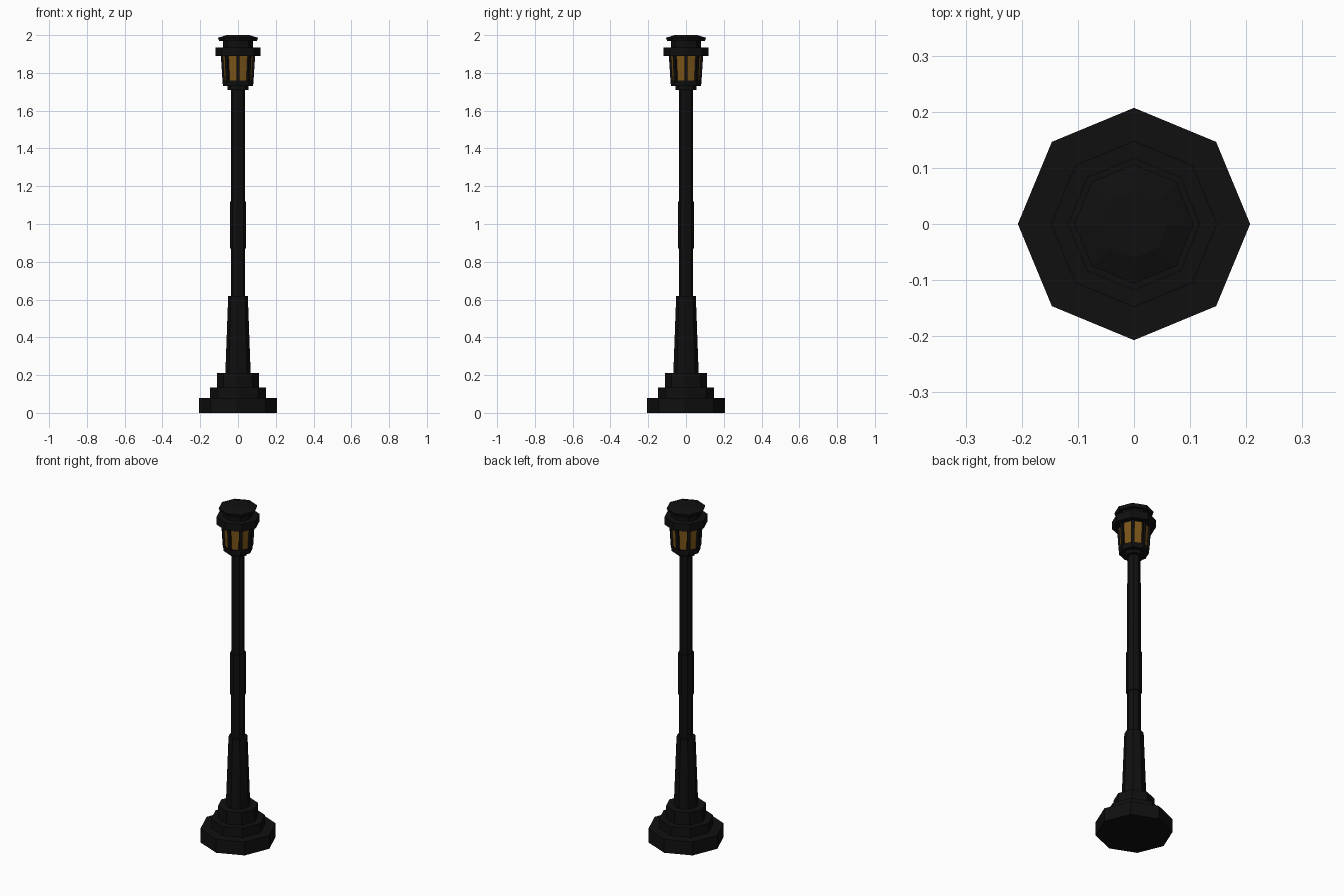
import bpy
import bmesh
import math
from mathutils import Vector

SIDES = 8

old = bpy.data.objects.get("Cube")
if old:
    bpy.data.objects.remove(old, do_unlink=True)


def material(name, color, roughness):
    mat = bpy.data.materials.new(name)
    mat.use_nodes = True
    mat.diffuse_color = color
    shader = mat.node_tree.nodes["Principled BSDF"]
    shader.inputs["Base Color"].default_value = color
    shader.inputs["Roughness"].default_value = roughness
    return mat


iron = material("black_iron", (0.005, 0.005, 0.005, 1), 0.6)
amber = material("amber_glass", (0.2, 0.09, 0.01, 1), 0.4)


def finish(name, bm, mat):
    bmesh.ops.recalc_face_normals(bm, faces=bm.faces)
    mesh = bpy.data.meshes.new(name)
    bm.to_mesh(mesh)
    bm.free()
    mesh.materials.append(mat)
    obj = bpy.data.objects.new(name, mesh)
    bpy.context.collection.objects.link(obj)
    return obj


def corner(radius, z, i):
    a = math.tau * i / SIDES
    return Vector((radius * math.cos(a), radius * math.sin(a), z))


def turned(name, profile, mat=iron):
    """Closed octagonal solid from (radius, height) pairs, bottom to top."""
    bm = bmesh.new()
    rings = [[bm.verts.new(corner(r, z, i)) for i in range(SIDES)] for r, z in profile]
    for low, high in zip(rings, rings[1:]):
        for i in range(SIDES):
            j = (i + 1) % SIDES
            bm.faces.new((low[i], low[j], high[j], high[i]))
    bm.faces.new(rings[0][::-1])
    bm.faces.new(rings[-1])
    return finish(name, bm, mat)


def lantern_bars(name, r_low, z_low, r_high, z_high, width, depth):
    """One sloping bar on each corner of the lantern."""
    bm = bmesh.new()
    for i in range(SIDES):
        out = corner(1, 0, i)
        side = Vector((-out.y, out.x, 0)) * width / 2
        ends = []
        for r, z in ((r_low, z_low), (r_high, z_high)):
            outer, inner = corner(r, z, i), corner(r - depth, z, i)
            ends.append([bm.verts.new(p) for p in
                         (outer - side, outer + side, inner + side, inner - side)])
        low, high = ends
        bm.faces.new(low[::-1])
        bm.faces.new(high)
        for k in range(4):
            n = (k + 1) % 4
            bm.faces.new((low[k], low[n], high[n], high[k]))
    return finish(name, bm, iron)


# Stepped foot
turned("base_step_lower", [(0.207, 0), (0.207, 0.08)])
turned("base_step_middle", [(0.148, 0.08), (0.148, 0.135)])
turned("base_step_upper", [(0.11, 0.135), (0.11, 0.21)])

# Post
turned("tapered_plinth", [(0.067, 0.21), (0.052, 0.62)])
turned("pole", [(0.038, 0.62), (0.036, 1.72)])
turned("pole_sleeve", [(0.043, 0.87), (0.043, 1.12)])

# Lantern
turned("lantern_collar", [(0.055, 1.71), (0.055, 1.73)])
turned("lantern_tray", [(0.08, 1.73), (0.082, 1.76)])
turned("lantern_glass", [(0.075, 1.76), (0.083, 1.89)], amber)
lantern_bars("lantern_bars", 0.082, 1.755, 0.091, 1.895, 0.018, 0.02)

# Roof
turned("roof_brim", [(0.118, 1.89), (0.118, 1.935)])
turned("roof_neck", [(0.08, 1.935), (0.08, 1.97)])
turned("roof_cap", [(0.1, 1.968), (0.106, 1.986), (0.06, 2.0)])
